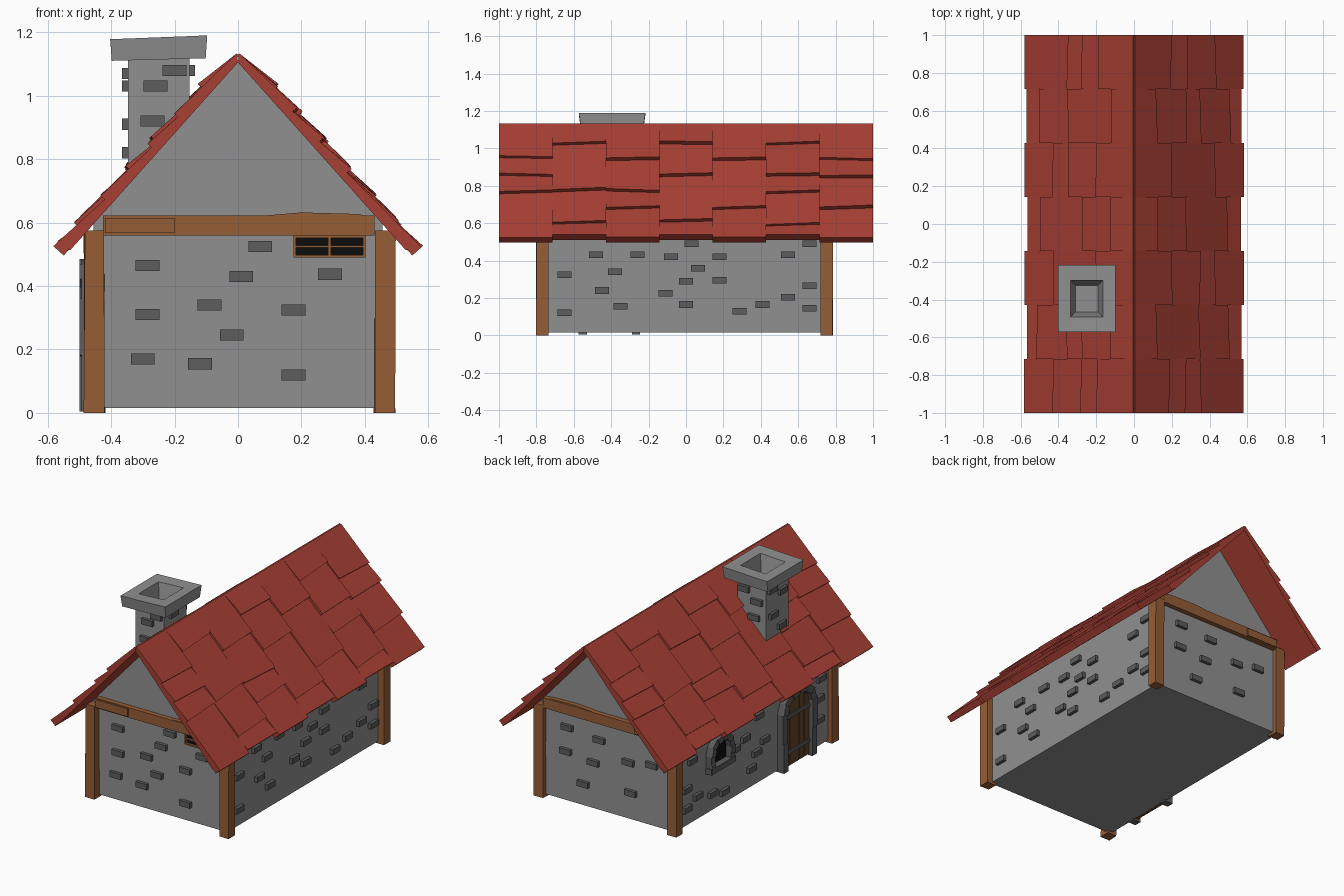
import bpy, bmesh, math, random
from mathutils import Vector

if "Cube" in bpy.data.objects:
    bpy.data.objects.remove(bpy.data.objects["Cube"])

random.seed(4)


def material(name, rgb):
    m = bpy.data.materials.new(name)
    m.diffuse_color = (*rgb, 1)
    m.use_nodes = True
    m.node_tree.nodes["Principled BSDF"].inputs["Base Color"].default_value = m.diffuse_color
    return m


PLASTER = material("plaster", (0.28, 0.28, 0.28))
STONE = material("dark_stone", (0.11, 0.11, 0.11))
WOOD = material("wood", (0.30, 0.11, 0.037))
PLANK = material("door_wood", (0.13, 0.06, 0.025))
RED = material("roof_red", (0.39, 0.05, 0.034))
BLACK = material("black", (0.004, 0.004, 0.004))


def build(name, solids, mat):
    """Each solid is a list of matching rings, lofted and capped."""
    bm = bmesh.new()
    for rings in solids:
        loops = [[bm.verts.new(p) for p in r] for r in rings]
        n = len(loops[0])
        for a, b in zip(loops, loops[1:]):
            for i in range(n):
                bm.faces.new((a[i], a[(i + 1) % n], b[(i + 1) % n], b[i]))
        bm.faces.new(loops[0][::-1])
        bm.faces.new(loops[-1])
    bmesh.ops.recalc_face_normals(bm, faces=bm.faces)
    me = bpy.data.meshes.new(name)
    bm.to_mesh(me)
    bm.free()
    me.materials.append(mat)
    ob = bpy.data.objects.new(name, me)
    bpy.context.collection.objects.link(ob)
    return ob


def extrude(profile, axis, a, b):
    """Profile in (x,z) along y, or in (y,z) along x."""
    place = (lambda u, v, d: (u, d, v)) if axis == 'Y' else (lambda u, v, d: (d, u, v))
    return [[place(u, v, d) for u, v in profile] for d in (a, b)]


def rect(u0, u1, v0, v1):
    return [(u0, v0), (u1, v0), (u1, v1), (u0, v1)]


def box(x0, x1, y0, y1, z0, z1, j=0.0):
    s = extrude(rect(x0, x1, z0, z1), 'Y', y0, y1)
    return [[tuple(c + random.uniform(-j, j) for c in p[:2]) + (p[2],) for p in r] for r in s]


# Walls with gables in one prism
WX, WY = 0.455, 0.755
slope = (1.105 - 0.495) / 0.545
eave_z = 1.105 - slope * WX
build("walls", [extrude([(-WX, 0.015), (WX, 0.015), (WX, eave_z), (0, 1.105), (-WX, eave_z)],
                        'Y', -WY, WY)], PLASTER)

# Corner posts
build("corner_posts", [box(x, x + 0.065, y, y + 0.065, 0, 0.575, 0.003)
                       for x in (-0.485, 0.43) for y in (-0.80, 0.72)], WOOD)

# Gable tie beams, each with a thicker overlapping piece
beams = []
for s in (-1, 1):
    beams.append(box(-0.425, 0.43, min(s * 0.72, s * 0.785), max(s * 0.72, s * 0.785), 0.56, 0.622))
    beams.append(box(-0.42, -0.20, min(s * 0.72, s * 0.792), max(s * 0.72, s * 0.792), 0.567, 0.615))
    beams.append(extrude([(0, 0.615), (0.43, 0.615), (0.38, 0.627), (0.2, 0.632)], 'Y', s * 0.73, s * 0.783))
build("tie_beams", beams, WOOD)

# Scattered wall bricks
front = [(-.285, .465), (-.285, .31), (-.09, .34), (.01, .43), (.07, .525), (.175, .325),
         (.29, .437), (-.02, .245), (-.12, .155), (-.30, .17), (.175, .12)]
back = [(.29, .32), (.17, .15), (.06, .45), (-.14, .365), (-.155, .18), (-.3, .39), (.28, .47), (.1, .3)]
right = [(-.65, .325), (-.65, .12), (-.48, .43), (-.45, .24), (-.38, .34), (-.35, .155), (-.26, .43),
         (-.11, .225), (-.08, .42), (.03, .49), (.065, .36), (0, .29), (0, .165), (.18, .42),
         (.18, .295), (.285, .13), (.41, .165), (.545, .43), (.545, .205), (.66, .265),
         (.66, .145), (.66, .49)]
left = [(.65, .24), (.65, .12), (.545, .16), (.40, .12), (.285, .09), (.18, .31), (.08, .34),
        (-.03, .21), (-.11, .26), (.02, .13), (-.64, .18), (-.64, .31), (.6, .4), (-.05, .43), (-.66, .43)]


def bricks(name, spots, axis, d, w=0.0375, h=0.0175, t=0.02):
    sign = 1 if t > 0 else -1
    build(name, [extrude(rect(u - w, u + w, v - h, v + h), axis, d - sign * 0.01, d + t)
                 for u, v in spots], STONE)


bricks("front_bricks", front, 'Y', -WY, t=-0.02)
bricks("back_bricks", back, 'Y', WY)
bricks("right_bricks", right, 'X', WX)
bricks("left_bricks", left, 'X', -WX, t=-0.02)

# Roof: base slab per side plus raised wedge tiles in seven columns
rows = [[.96, .865, .775], [1.035, .785, .61], [.95, .78, .69], [1.035, .865, .62],
        [.95, .69], [1.035, .865, .775, .60], [.95, .855, .69]]
down = Vector((0.545, 0, 0.495 - 1.105)).normalized()
out = Vector((-down.z, 0, down.x))
origin = Vector((0, 0, 1.105))
RIDGE = -0.02 * down.x / down.z


def roof_point(side, s, h, y):
    p = origin + down * s + out * h
    return (side * p.x, y, p.z)


for side, label in ((1, "right"), (-1, "left")):
    slab = [[roof_point(side, s, h, y) for s, h in
             ((0, 0), (0.795, 0), (0.795, 0.02), (-RIDGE, 0.02))] for y in (-1, 1)]
    build(label + "_roof_slab", [slab], RED)
    tiles = []
    for c, heights in enumerate(rows if side > 0 else rows[::-1]):
        y0, y1 = -1 + c * 2 / 7, -1 + (c + 1) * 2 / 7
        ends = [(1.135 - z) / -down.z for z in heights] + [0.82 if c % 2 == 0 else 0.80]
        start = -RIDGE
        for e in ends:
            lift = random.uniform(0.022, 0.03)
            skew = random.uniform(-0.008, 0.008) if e < 0.8 else 0
            tiles.append([[roof_point(side, s, h, y) for s, h in
                           ((start, 0.012), (e + k, 0.004), (e + k, 0.02 + lift), (start, 0.022))]
                          for y, k in ((y0, skew), (y1, -skew))])
            start = e - 0.03
    build(label + "_roof_tiles", tiles, RED)


# Chimney: stack, cap and flue as one lofted profile
def ring(hx, hy, z, tilt=0.0):
    return [(-0.25 + sx * hx, -0.395 + sy * hy, z + tilt * sx)
            for sx, sy in ((-1, -1), (1, -1), (1, 1), (-1, 1))]


build("chimney", [[ring(.097, .11, .76), ring(.097, .11, 1.12), ring(.148, .168, 1.114, .004),
                   ring(.153, .178, 1.184, .006), ring(.085, .097, 1.182, .004),
                   ring(.06, .07, 1.06)]], PLASTER)
bricks("chimney_front_bricks", [(-.2, 1.08), (-.26, 1.03), (-.27, .92)], 'Y', -.505, t=-.018)
bricks("chimney_back_bricks", [(-.2, 1.06), (-.29, 1.0), (-.27, .90)], 'Y', -.285, t=.018)
bricks("chimney_left_bricks", [(-.44, 1.03), (-.35, .91), (-.43, .82), (-.34, 1.07)], 'X', -.347, t=-.018)
bricks("chimney_right_bricks", [(-.42, 1.08)], 'X', -.153, t=.018)


# Arched stone surrounds on the left wall
def arch(yc, w, z0, spring, rise, n=6):
    pts = [(yc - w, z0), (yc - w, (z0 + spring) / 2)]
    pts += [(yc - w * math.cos(math.pi * i / n), spring + rise * math.sin(math.pi * i / n))
            for i in range(n + 1)]
    return pts + [(yc + w, (z0 + spring) / 2), (yc + w, z0)]


def surround(name, outer, inner, extra=()):
    stones = []
    for i in range(len(outer) - 1):
        quad = [outer[i], outer[i + 1], inner[i + 1], inner[i]]
        stones.append(extrude(quad, 'X', -0.44, -0.493 - 0.006 * (i % 2)))
    build(name, stones + list(extra), STONE)


DY, VY = -0.41, 0.34
surround("door_surround", arch(DY, .165, .005, .36, .125), arch(DY, .12, .005, .35, .09))
planks = []
for i in range(5):
    a, b = DY - .12 + i * .048 + .002, DY - .12 + (i + 1) * .048 - .002
    top = [.35 + .09 * math.sqrt(max(0, 1 - ((y - DY) / .12) ** 2)) for y in (a, b)]
    planks.append(extrude([(a, .015), (b, .015), (b, top[1]), (a, top[0])], 'X', -.45, -.472))
build("door_planks", planks, PLANK)
build("door_straps", [box(-.478, -.46, DY - .118, DY + .118, z, z + .022) for z in (.09, .31)], STONE)

surround("left_window_surround", arch(VY, .115, .27, .37, .105), arch(VY, .078, .295, .365, .07),
         [extrude(rect(VY - .12, VY + .12, .262, .297), 'X', -.44, -.497)])
build("left_window_opening", [extrude(arch(VY, .08, .295, .365, .07), 'X', -.44, -.458)], BLACK)

# Small barred window on the front wall
build("front_window_pane", [box(.18, .397, -.758, -.74, .497, .553)], BLACK)
bars = [(.175, .402, .49, .498), (.175, .402, .552, .56), (.175, .402, .521, .528),
        (.175, .183, .49, .56), (.394, .402, .49, .56), (.284, .293, .49, .56)]
build("front_window_frame", [box(a, b, -.772, -.745, c, d) for a, b, c, d in bars], WOOD)
